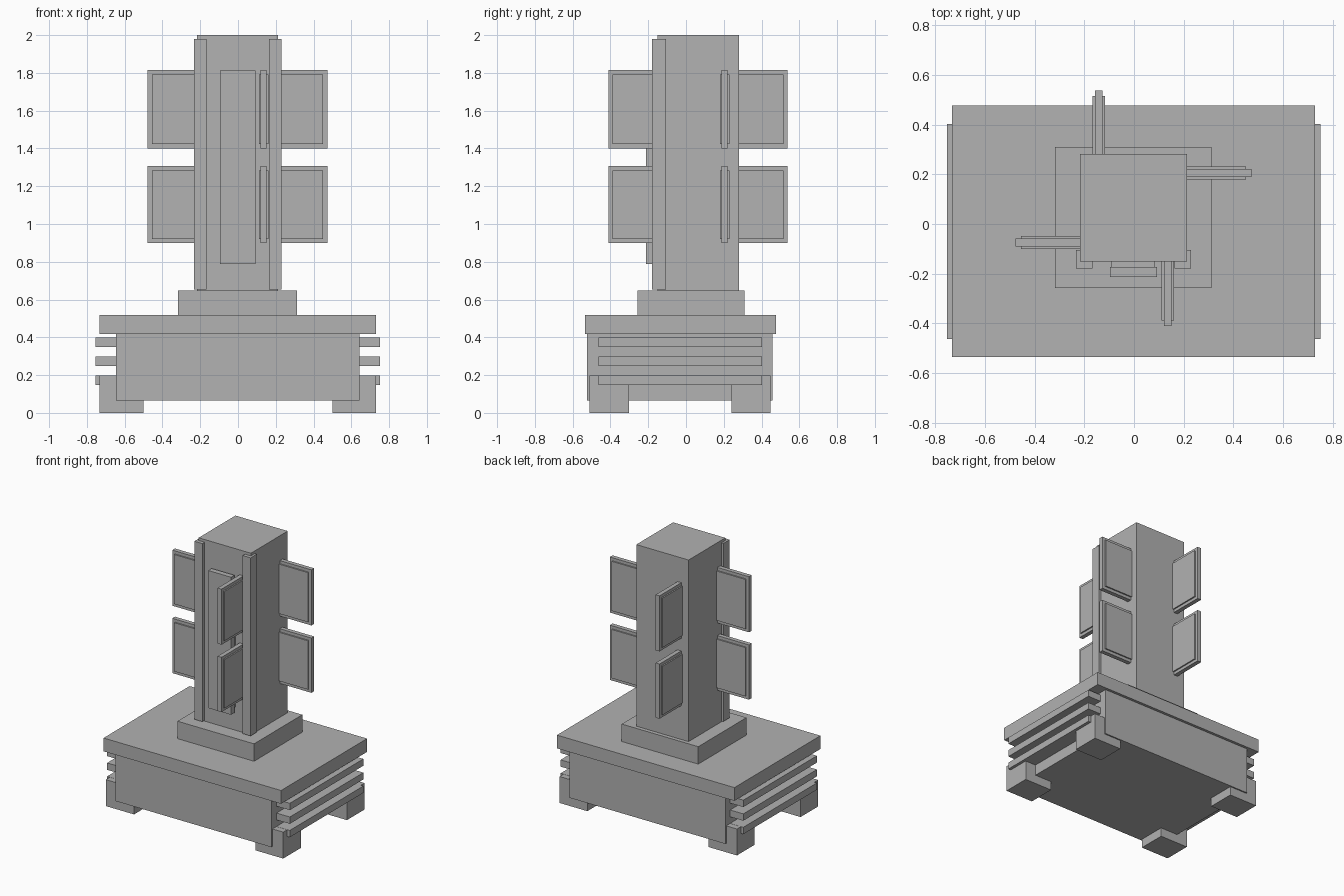
import bpy
import bmesh
from mathutils import Vector

if "Cube" in bpy.data.objects:
    bpy.data.objects.remove(bpy.data.objects["Cube"], do_unlink=True)

GREY = (0.445, 0.445, 0.445, 1.0)
grey = bpy.data.materials.new("plain grey")
grey.use_nodes = True
grey.diffuse_color = GREY
grey.node_tree.nodes["Principled BSDF"].inputs["Base Color"].default_value = GREY


def box(name, x, y, z, recess_axis=None, border=0.032, depth=0.01):
    """Box from (min, max) ranges; optionally sinks a framed pane into both faces of one axis."""
    bm = bmesh.new()
    bmesh.ops.create_cube(bm, size=1)
    for v in bm.verts:
        v.co = Vector([(lo + hi) / 2 + c * (hi - lo) for c, (lo, hi) in zip(v.co, (x, y, z))])
    bm.normal_update()
    if recess_axis is not None:
        sides = [f for f in bm.faces if abs(f.normal[recess_axis]) > 0.9]
        for face in sides:
            bmesh.ops.inset_region(bm, faces=[face], thickness=border)
            # straight-walled sinking of the pane
            new = bmesh.ops.extrude_face_region(bm, geom=[face])["geom"]
            verts = [g for g in new if isinstance(g, bmesh.types.BMVert)]
            bmesh.ops.translate(bm, verts=verts, vec=-face.normal * depth)
            if face.is_valid:
                bmesh.ops.delete(bm, geom=[face], context='FACES_ONLY')
    bmesh.ops.recalc_face_normals(bm, faces=bm.faces)
    mesh = bpy.data.meshes.new(name)
    bm.to_mesh(mesh)
    bm.free()
    mesh.materials.append(grey)
    obj = bpy.data.objects.new(name, mesh)
    bpy.context.collection.objects.link(obj)
    return obj


# Base: body, top slab, plinth
box("base_body", (-0.645, 0.642), (-0.523, 0.457), (0.066, 0.42))
box("base_slab", (-0.733, 0.73), (-0.536, 0.477), (0.418, 0.517))
box("column_plinth", (-0.318, 0.313), (-0.258, 0.31), (0.515, 0.647))

# Feet at the four corners
for side, x in (("right", (-0.733, -0.5)), ("left", (0.5, 0.73))):
    for end, y in (("front", (-0.51, -0.302)), ("back", (0.24, 0.447))):
        box(f"foot_{end}_{side}", x, y, (0, 0.197))

# Side slats
for i, z in enumerate((0.147, 0.247, 0.349)):
    for side, x in (("right", (-0.754, -0.63)), ("left", (0.63, 0.752))):
        box(f"slat_{side}_{i + 1}", x, (-0.464, 0.402), (z, z + 0.051))

# Column with front corner trims and a raised front plate
box("column", (-0.218, 0.213), (-0.152, 0.281), (0.64, 2.0))
for side, x in (("right", (-0.234, -0.168)), ("left", (0.164, 0.229))):
    box(f"corner_trim_{side}", x, (-0.179, -0.105), (0.653, 1.98))
box("front_plate_backing", (-0.09, 0.085), (-0.174, -0.14), (0.82, 1.78))
box("front_plate", (-0.096, 0.092), (-0.213, -0.173), (0.787, 1.812))

# Framed panels, two on each side of the column
for level, z in (("lower", (0.899, 1.307)), ("upper", (1.401, 1.815))):
    box(f"panel_right_{level}", (-0.478, -0.185), (-0.091, -0.059), z, 1)
    box(f"panel_left_{level}", (0.19, 0.473), (0.189, 0.221), z, 1)
    box(f"panel_front_{level}", (0.12, 0.152), (-0.411, -0.125), z, 0)
    box(f"panel_back_{level}", (-0.158, -0.126), (0.253, 0.538), z, 0)
